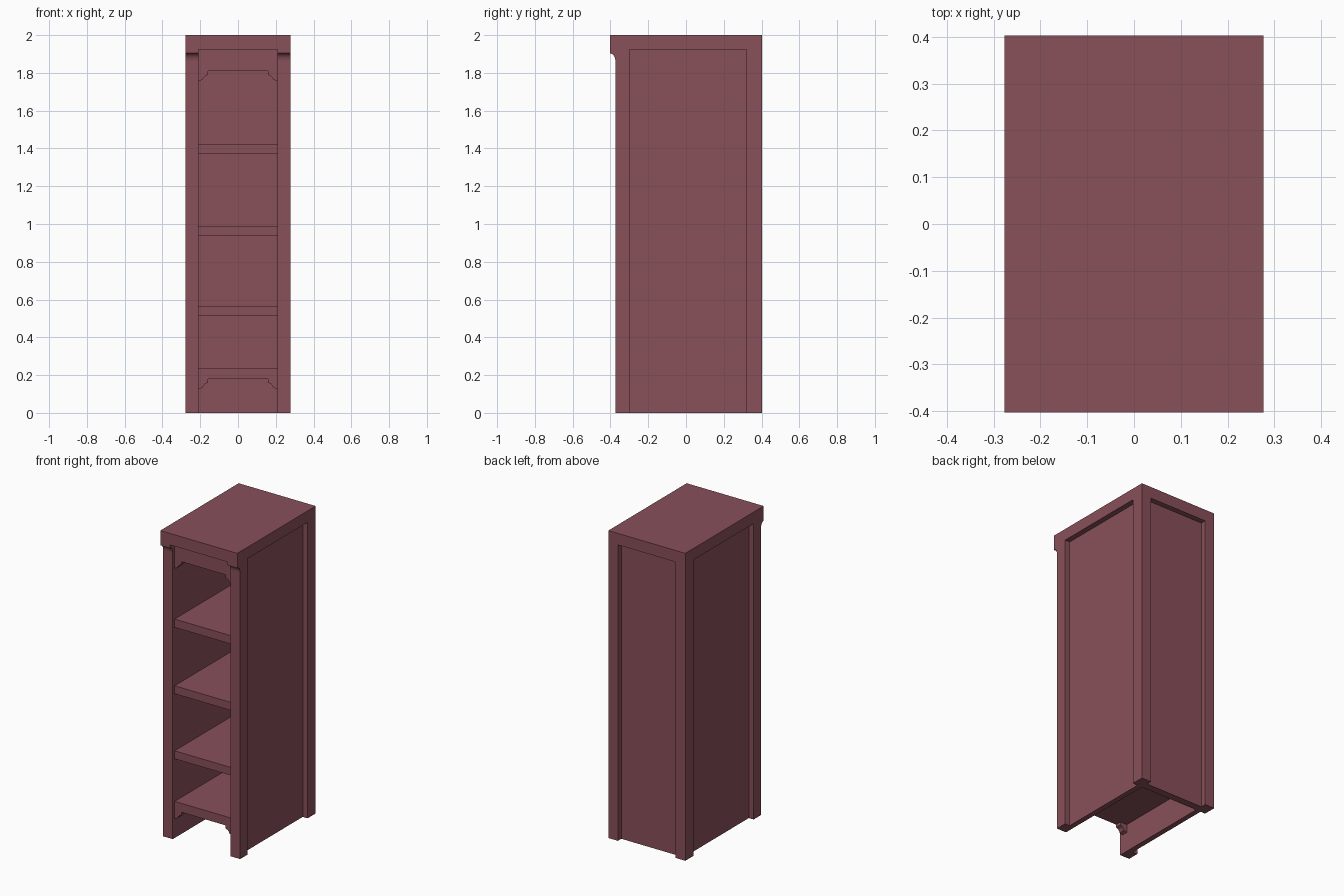
import bpy, bmesh, math

if "Cube" in bpy.data.objects:
    bpy.data.objects.remove(bpy.data.objects["Cube"])

mat = bpy.data.materials.new("dusty rose paint")
mat.diffuse_color = (0.25, 0.08, 0.101, 1)
mat.use_nodes = True
mat.node_tree.nodes["Principled BSDF"].inputs["Base Color"].default_value = mat.diffuse_color

W, Y0, Y1, H = 0.277, -0.374, 0.403, 2.0   # half width, post front, back, height
FRONT = -0.403                             # front of the crown
IN, TOP = 0.208, 1.925                     # inner half width, underside of the top
PF, PB = -0.30, 0.32                       # inner faces of front and back posts
REC = 0.035                                # depth of the panel recess


def extrude(name, pts, axis, a, b):
    """Extrude a 2D profile along 'x' (points y,z) or 'y' (points x,z)."""
    bm = bmesh.new()
    place = (lambda p, t: (t, p[0], p[1])) if axis == "x" else (lambda p, t: (p[0], t, p[1]))
    lo = [bm.verts.new(place(p, a)) for p in pts]
    hi = [bm.verts.new(place(p, b)) for p in pts]
    bm.faces.new(lo)
    bm.faces.new(hi[::-1])
    for i in range(len(pts)):
        j = (i + 1) % len(pts)
        bm.faces.new((lo[i], hi[i], hi[j], lo[j]))
    bmesh.ops.recalc_face_normals(bm, faces=bm.faces)
    me = bpy.data.meshes.new(name)
    bm.to_mesh(me)
    bm.free()
    me.materials.append(mat)
    ob = bpy.data.objects.new(name, me)
    bpy.context.collection.objects.link(ob)
    return ob


def box(name, x0, x1, y0, y1, z0, z1):
    return extrude(name, [(y0, z0), (y1, z0), (y1, z1), (y0, z1)], "x", x0, x1)


# Top slab
box("top", -W, W, FRONT, Y1, TOP, H)

# Front post profile with a concave cove under the crown
r_y, r_z, cz = Y0 - FRONT, 0.04, 1.864
cove = [(FRONT + r_y * math.cos(t), cz + r_z * math.sin(t))
        for t in (i * math.pi / 12 for i in range(7))]
post = [(PF, TOP), (PF, 0), (Y0, 0)] + cove + [(FRONT, TOP)]

# Posts and recessed side panels
for s, side in ((-1, "left"), (1, "right")):
    extrude("front_post_" + side, post, "x", s * IN, s * W)
    box("back_post_" + side, s * IN, s * W, PB, Y1, 0, TOP)
    box("side_panel_" + side, s * IN, s * (W - REC), PF, PB, 0, TOP)

# Recessed back panel
box("back_panel", -IN, IN, PB, Y1 - REC, 0, TOP)

# Shelves
SF = Y0 + 0.02
for i, (z0, z1) in enumerate(((0.18, 0.238), (0.515, 0.567), (0.938, 0.99), (1.37, 1.424))):
    box("shelf_%d" % i, -IN, IN, SF, PB, z0, z1)

# Header board under the top
box("header_board", -IN, IN, SF, SF + 0.05, 1.81, TOP)

# Small stepped corner brackets under the header and the bottom shelf
steps = [(0, 0), (0.049, 0), (0.049, -0.02), (0.034, -0.026), (0.025, -0.036),
         (0.022, -0.046), (0, -0.053)]
for z, where in ((1.81, "header"), (0.18, "bottom")):
    for s, side in ((-1, "left"), (1, "right")):
        extrude("bracket_%s_%s" % (where, side),
                [(s * (IN - dx), z + dz) for dx, dz in steps], "y", SF, SF + 0.04)
